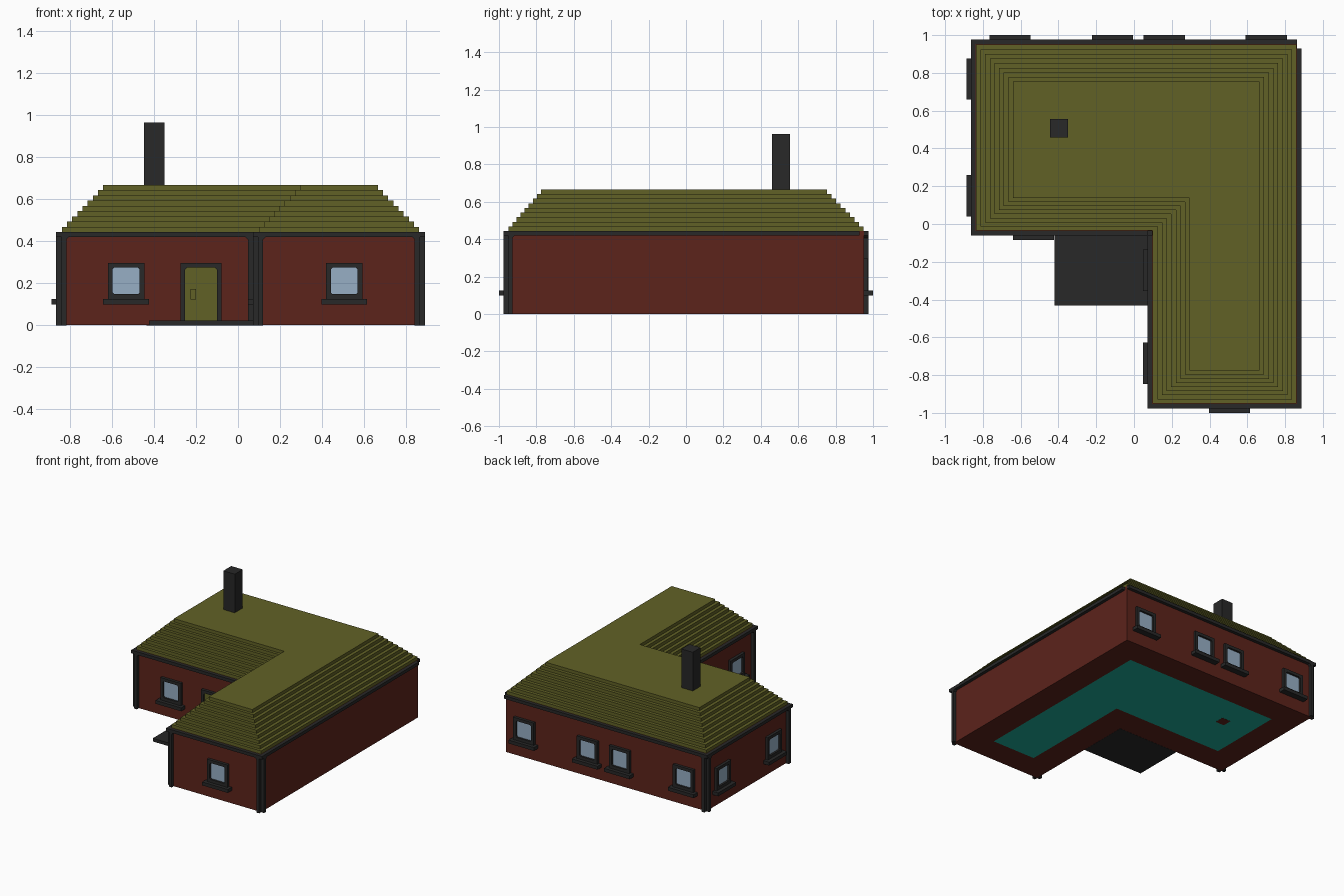
import bpy
import bmesh

cube = bpy.data.objects.get("Cube")
if cube:
    bpy.data.objects.remove(cube)


def material(name, rgb):
    m = bpy.data.materials.new(name)
    m.use_nodes = True
    m.diffuse_color = (*rgb, 1)
    m.node_tree.nodes["Principled BSDF"].inputs["Base Color"].default_value = (*rgb, 1)
    return m


BRICK = material("brick red", (0.107, 0.017, 0.011))
OLIVE = material("olive green", (0.12, 0.12, 0.019))
DARK = material("dark grey", (0.021, 0.021, 0.021))
GLASS = material("window blue", (0.31, 0.43, 0.56))
TEAL = material("floor teal", (0.012, 0.41, 0.31))

# House plan: left, inner and right x; front, inner and back y
XL, XI, XR = -0.84, 0.096, 0.864
YF, YI, YB = -0.9525, -0.038, 0.9525
EAVE = 0.443
TRIM = 0.024

# Each wall: axis its normal lies on, position, outward sign
FRONT = ("y", YF, -1)
PORCH = ("y", YI, -1)
BACK = ("y", YB, 1)
LEFT = ("x", XL, -1)
INNER = ("x", XI, -1)
RIGHT = ("x", XR, 1)


def prism(name, loop_a, loop_b, *mats):
    """Solid between two matching outlines."""
    bm = bmesh.new()
    a = [bm.verts.new(p) for p in loop_a]
    b = [bm.verts.new(p) for p in loop_b]
    bottom = bm.faces.new(a)
    bm.faces.new(b)
    n = len(a)
    for i in range(n):
        j = (i + 1) % n
        bm.faces.new((a[i], a[j], b[j], b[i]))
    bmesh.ops.recalc_face_normals(bm, faces=bm.faces)
    if len(mats) > 1:  # inset floor on the underside
        bmesh.ops.inset_region(bm, faces=[bottom], thickness=0.2, use_even_offset=True)
        bottom.material_index = 1
    mesh = bpy.data.meshes.new(name)
    bm.to_mesh(mesh)
    bm.free()
    for m in mats:
        mesh.materials.append(m)
    ob = bpy.data.objects.new(name, mesh)
    bpy.context.collection.objects.link(ob)
    return ob


def slab(name, plan, z0, z1, *mats):
    return prism(name, [(x, y, z0) for x, y in plan], [(x, y, z1) for x, y in plan], *mats)


def box(name, x0, x1, y0, y1, z0, z1, mat):
    return slab(name, [(x0, y0), (x1, y0), (x1, y1), (x0, y1)], z0, z1, mat)


def on_wall(name, wall, pts, d0, d1, mat):
    """Outline drawn on a wall, raised from depth d0 to d1."""
    axis, pos, sign = wall

    def at(d):
        w = pos + sign * d
        return [(u, w, z) if axis == "y" else (w, u, z) for u, z in pts]
    return prism(name, at(d0), at(d1), mat)


def rect(u0, u1, z0, z1):
    return [(u0, z0), (u1, z0), (u1, z1), (u0, z1)]


def arch(u0, u1, z0, z1, w, c, start=True, end=True):
    """Frame open at z0, with clipped inner corners and optional posts."""
    s = 1 if z1 > z0 else -1
    zt = z1 - s * w
    pts = [(u0, z1)]
    if start:
        pts += [(u0, z0), (u0 + w, z0), (u0 + w, zt - s * c), (u0 + w + c, zt)]
    else:
        pts += [(u0, zt)]
    if end:
        pts += [(u1 - w - c, zt), (u1 - w, zt - s * c), (u1 - w, z0), (u1, z0)]
    else:
        pts += [(u1, zt)]
    return pts + [(u1, z1)]


def l_plan(a, f):
    """House outline inset by a, or by f on the front-facing edges."""
    return [(XL + a, YI + f), (XI + a, YI + f), (XI + a, YF + f),
            (XR - a, YF + f), (XR - a, YB - a), (XL + a, YB - a)]


# Walls with inset floor
slab("house_walls", l_plan(0, 0), 0.001, EAVE, BRICK, TEAL)

# Stepped roof
LAYERS = 9
RISE = 0.0249
for i in range(LAYERS):
    z = EAVE + i * RISE
    slab(f"roof_layer_{i + 1}", l_plan(0.003 + i * 0.0245, 0.003 + i * 0.0217),
         z, z + RISE, OLIVE)

# Chimney and its foot under the floor
box("chimney", -0.446, -0.349, 0.459, 0.555, 0.6, 0.964, DARK)
box("chimney_foot", -0.435, -0.361, 0.47, 0.543, 0, 0.05, BRICK)

# Gutters and corner posts
for name, wall, u0, u1, start, end in (
        ("front_trim", FRONT, XI, XR, True, True),
        ("porch_trim", PORCH, XL, XI - TRIM, True, True),
        ("back_trim", BACK, XL, XR, True, False),
        ("left_trim", LEFT, YI, YB, True, True),
        ("inner_trim", INNER, YF, YI - TRIM, True, True),
        ("right_trim", RIGHT, YF, YB - TRIM, True, False)):
    on_wall(name, wall, arch(u0, u1, 0, EAVE, TRIM, 0.012, start, end), 0, TRIM, DARK)

# Gutter corner caps
for x, sx, y, sy in ((XL, -1, YI, -1), (XL, -1, YB, 1), (XI, -1, YF, -1), (XR, 1, YF, -1)):
    xs = sorted((x, x + sx * TRIM))
    ys = sorted((y, y + sy * TRIM))
    box("gutter_corner", *xs, *ys, EAVE - TRIM, EAVE, DARK)


# Windows: frame in two halves, glass and sill
def window(wall, u):
    mid = 0.21
    for half, z in (("upper", 0.297), ("lower", 0.125)):
        on_wall(f"window_frame_{half}", wall,
                arch(u - 0.087, u + 0.087, mid, z, 0.023, 0.008), 0, 0.021, DARK)
    on_wall("window_glass", wall, rect(u - 0.07, u + 0.07, 0.14, 0.28), 0, 0.006, GLASS)
    on_wall("window_sill", wall, rect(u - 0.109, u + 0.109, 0.099, 0.125), 0, 0.0475, DARK)


for wall, centres in ((FRONT, (0.505,)), (PORCH, (-0.532,)),
                      (BACK, (-0.656, -0.113, 0.16, 0.70)),
                      (LEFT, (0.15, 0.768)), (INNER, (-0.737, -0.245))):
    for u in centres:
        window(wall, u)

# Door, handle and doorstep
on_wall("door_frame", PORCH, arch(-0.273, -0.078, 0, 0.297, 0.022, 0.01), 0, 0.021, DARK)
on_wall("door_panel", PORCH, rect(-0.255, -0.096, 0.01, 0.28), 0, 0.008, OLIVE)
on_wall("door_handle", PORCH, rect(-0.225, -0.2, 0.122, 0.172), 0.008, 0.018, OLIVE)
box("doorstep", -0.422, XI, -0.431, YI, 0, 0.024, DARK)
